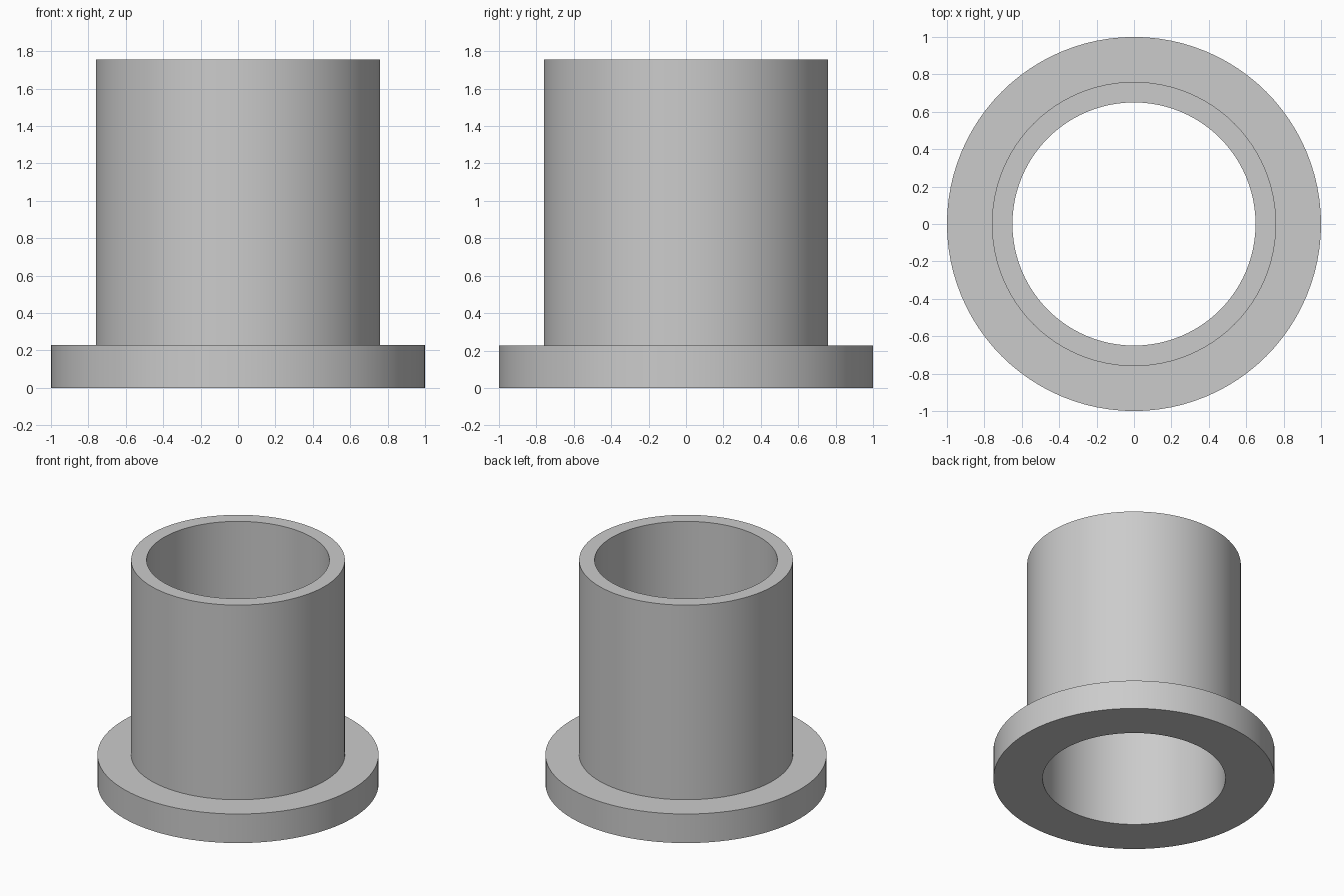
import bpy
import bmesh
import math

cube = bpy.data.objects.get("Cube")
if cube:
    bpy.data.objects.remove(cube, do_unlink=True)

BORE, BARREL, FLANGE = 0.65, 0.76, 1.0
FLANGE_TOP, TOP = 0.228, 1.755
SEGMENTS = 96

# Plain grey material
grey = bpy.data.materials.new("light_grey")
grey.use_nodes = True
colour = (0.6, 0.6, 0.6, 1)
grey.diffuse_color = colour
grey.node_tree.nodes["Principled BSDF"].inputs["Base Color"].default_value = colour

# Closed half section of the sleeve: (radius, height)
section = [(BORE, 0), (FLANGE, 0), (FLANGE, FLANGE_TOP),
           (BARREL, FLANGE_TOP), (BARREL, TOP), (BORE, TOP)]

# Revolve the section around z
bm = bmesh.new()
verts = [bm.verts.new((r, 0, z)) for r, z in section]
edges = [bm.edges.new((verts[i - 1], verts[i])) for i in range(len(verts))]
bmesh.ops.spin(bm, geom=verts + edges, cent=(0, 0, 0), axis=(0, 0, 1),
               angle=math.tau, steps=SEGMENTS, use_merge=False)
bmesh.ops.remove_doubles(bm, verts=bm.verts[:], dist=0.0001)
bmesh.ops.recalc_face_normals(bm, faces=bm.faces[:])
mesh = bpy.data.meshes.new("flanged_sleeve")
bm.to_mesh(mesh)
bm.free()
mesh.materials.append(grey)

sleeve = bpy.data.objects.new("flanged_sleeve", mesh)
bpy.context.collection.objects.link(sleeve)

# Smooth round walls, crisp rims
bpy.ops.object.select_all(action="DESELECT")
sleeve.select_set(True)
bpy.context.view_layer.objects.active = sleeve
bpy.ops.object.shade_smooth_by_angle(angle=math.radians(30))
